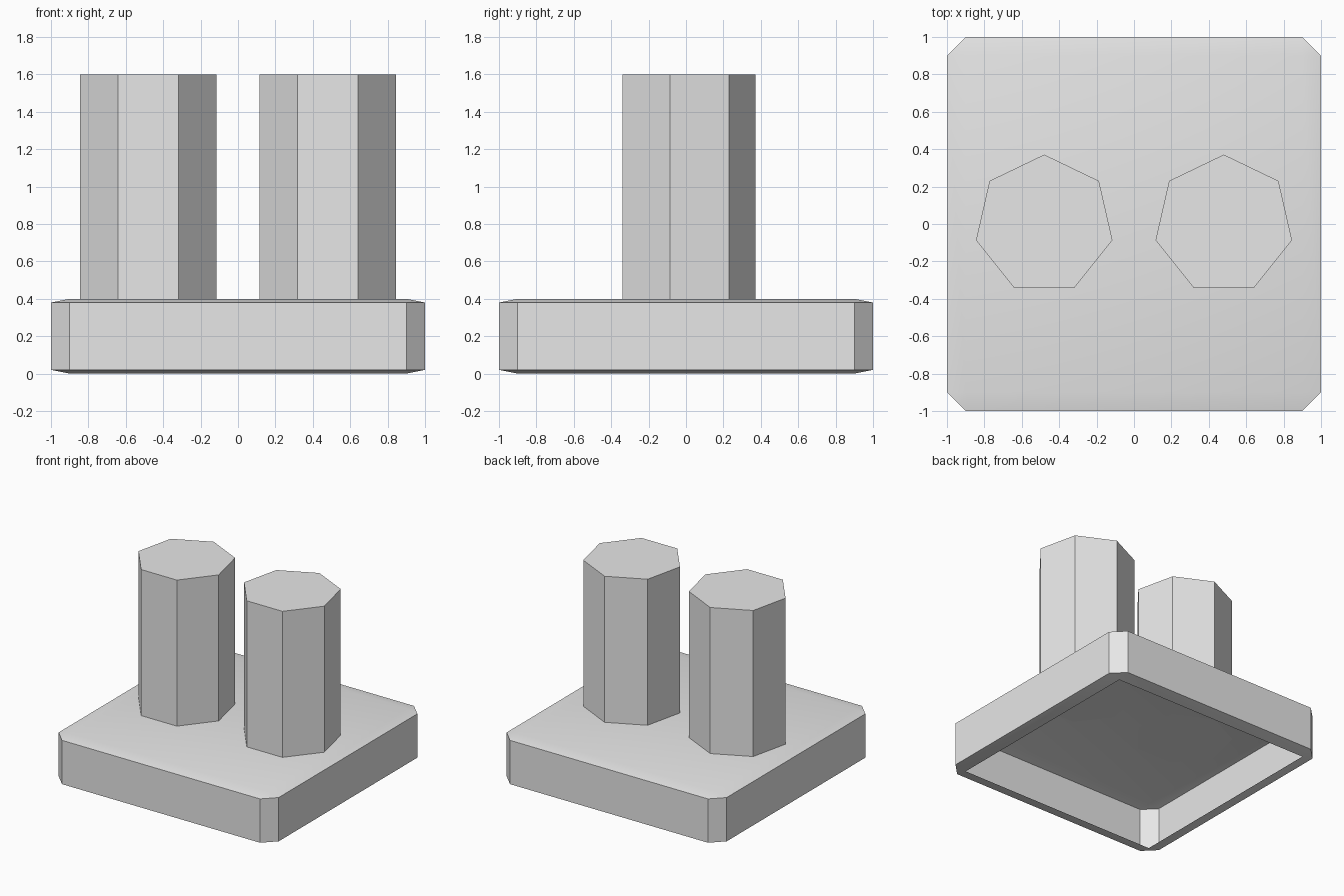
import bpy
import bmesh
import math
from mathutils import Vector

if "Cube" in bpy.data.objects:
    bpy.data.objects.remove(bpy.data.objects["Cube"], do_unlink=True)

GREY = (0.8, 0.8, 0.8, 1.0)
grey = bpy.data.materials.new("plain_grey")
grey.use_nodes = True
grey.diffuse_color = GREY
for node in grey.node_tree.nodes:
    if node.type == "BSDF_PRINCIPLED":
        node.inputs["Base Color"].default_value = GREY


def add_object(name, bm):
    """Turn a bmesh into a grey object with soft shallow edges and sharp steep ones."""
    mesh = bpy.data.meshes.new(name)
    bm.to_mesh(mesh)
    bm.free()
    mesh.materials.append(grey)
    obj = bpy.data.objects.new(name, mesh)
    bpy.context.collection.objects.link(obj)
    bpy.ops.object.select_all(action="DESELECT")
    obj.select_set(True)
    bpy.context.view_layer.objects.active = obj
    bpy.ops.object.shade_smooth_by_angle(angle=math.radians(30))
    return obj


# Base: chamfered block, open underneath, flattened to a slab
bm = bmesh.new()
bmesh.ops.create_cube(bm, size=2)
bmesh.ops.bevel(bm, geom=bm.edges[:], offset=0.1, segments=1,
                profile=0.5, affect="EDGES")
bm.normal_update()
underside = [f for f in bm.faces if f.normal.z < -0.9]
bmesh.ops.delete(bm, geom=underside, context="FACES")
bmesh.ops.scale(bm, vec=Vector((1, 1, 0.2)), verts=bm.verts)
bmesh.ops.translate(bm, vec=Vector((0, 0, 0.2)), verts=bm.verts)
bm.normal_update()
add_object("base", bm)

# Pillars: two seven-sided columns standing on the base
for name, x in (("left_pillar", 0.48), ("right_pillar", -0.48)):
    bpy.ops.mesh.primitive_cylinder_add(vertices=7, radius=0.374, depth=1.2,
                                        location=(x, -0.003, 1.0))
    pillar = bpy.context.object
    pillar.name = name
    pillar.data.materials.append(grey)
